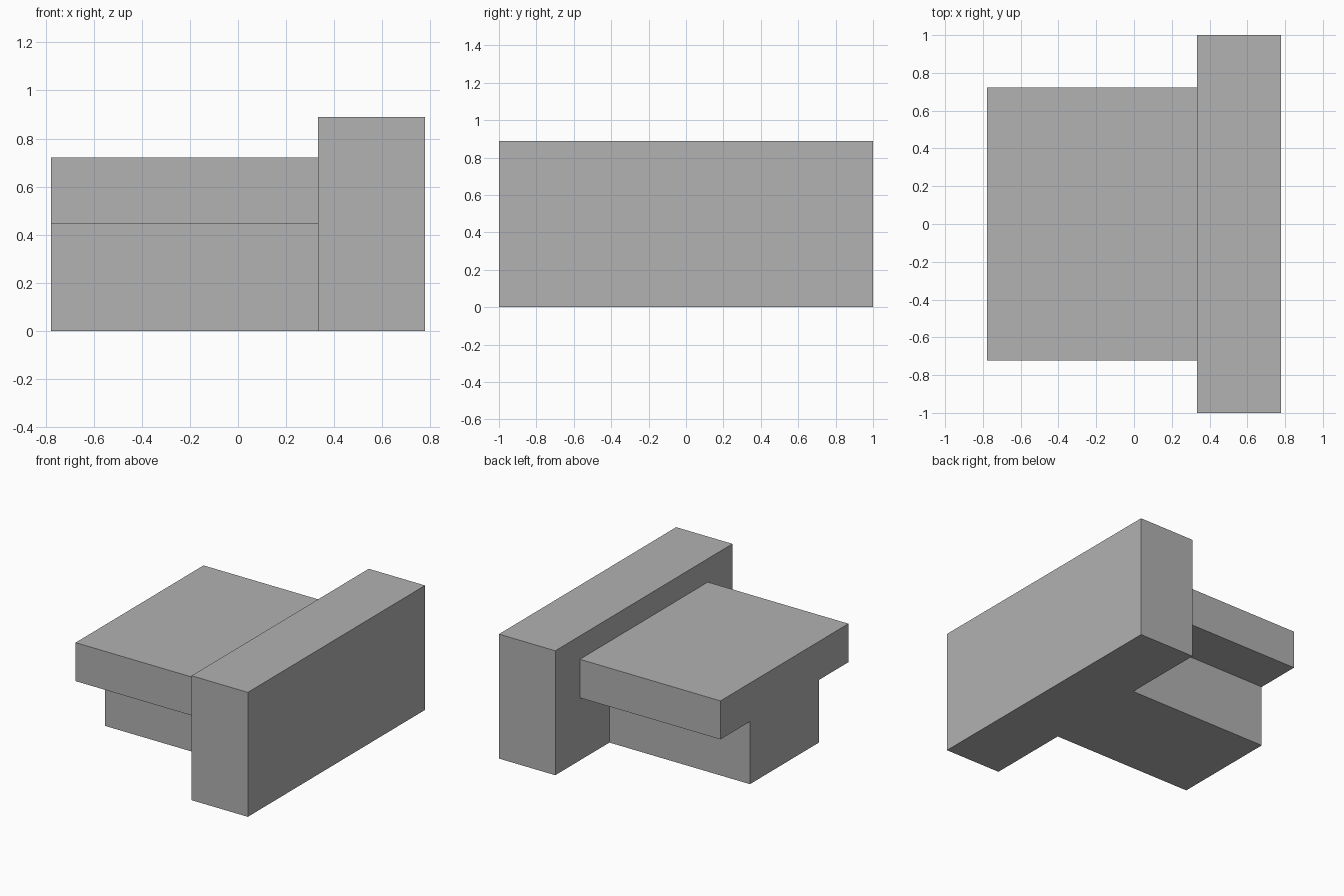
import bpy
import bmesh

cube = bpy.data.objects.get("Cube")
if cube:
    bpy.data.objects.remove(cube, do_unlink=True)

# Single grey finish
grey = bpy.data.materials.new("mid_grey")
grey.use_nodes = True
colour = (0.445, 0.445, 0.445, 1)
grey.diffuse_color = colour
grey.node_tree.nodes["Principled BSDF"].inputs["Base Color"].default_value = colour


def extrude_profile(name, profile, x0, x1):
    """Extrude a closed (y, z) outline along x."""
    bm = bmesh.new()
    face = bm.faces.new([bm.verts.new((x0, y, z)) for y, z in profile])
    result = bmesh.ops.extrude_face_region(bm, geom=[face])
    moved = [v for v in result["geom"] if isinstance(v, bmesh.types.BMVert)]
    bmesh.ops.translate(bm, verts=moved, vec=(x1 - x0, 0, 0))
    bmesh.ops.recalc_face_normals(bm, faces=bm.faces)
    mesh = bpy.data.meshes.new(name)
    bm.to_mesh(mesh)
    bm.free()
    mesh.materials.append(grey)
    obj = bpy.data.objects.new(name, mesh)
    bpy.context.collection.objects.link(obj)
    return obj


def mirrored(half):
    """Complete a half outline, given bottom to top, across y = 0."""
    return half + [(-y, z) for y, z in reversed(half)]


wall_x, end_x = 0.333, 0.778

# Tall end wall
wall = extrude_profile("end_wall", mirrored([(1, 0), (1, 0.889)]), wall_x, end_x)

# T-section arm: narrow stem under a wide plate, running slightly into the wall
arm = extrude_profile(
    "t_section_arm",
    mirrored([(0.389, 0), (0.389, 0.447), (0.722, 0.447), (0.722, 0.722)]),
    -end_x, wall_x + 0.1)

# Join both parts into one solid block
union = wall.modifiers.new("join_arm", "BOOLEAN")
union.operation = "UNION"
union.solver = "EXACT"
union.object = arm
bpy.context.view_layer.objects.active = wall
bpy.ops.object.modifier_apply(modifier=union.name)
bpy.data.objects.remove(arm, do_unlink=True)
wall.name = "t_section_block"
